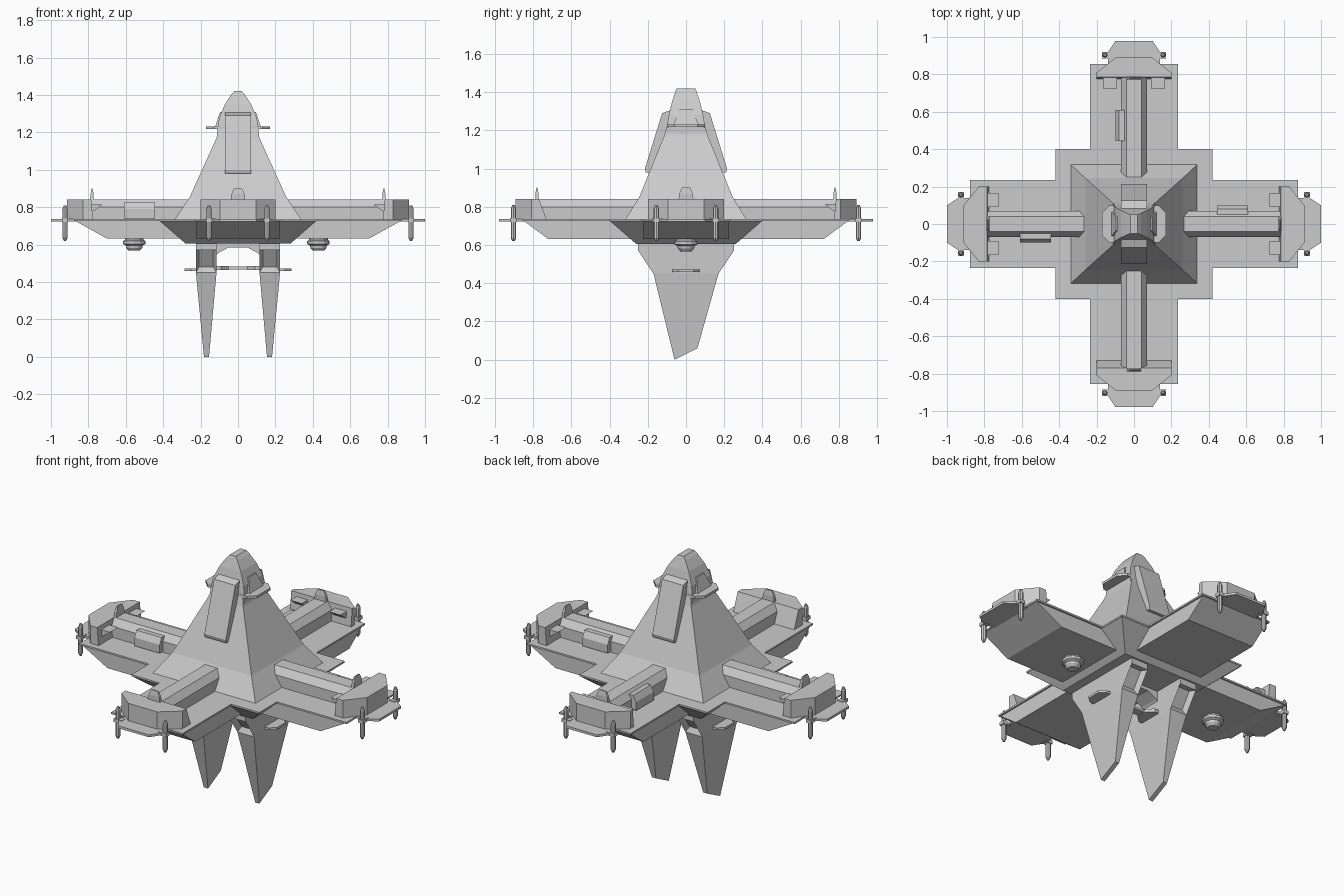
import bpy, bmesh, math

if "Cube" in bpy.data.objects:
    bpy.data.objects.remove(bpy.data.objects["Cube"])


def loft(name, rings, turn=0, edit=None):
    """Skin equal-length rings of points and cap both ends."""
    bm = bmesh.new()
    vs = [[bm.verts.new(p) for p in ring] for ring in rings]
    n = len(rings[0])
    for a, b in zip(vs, vs[1:]):
        for i in range(n):
            j = (i + 1) % n
            bm.faces.new((a[i], a[j], b[j], b[i]))
    bm.faces.new(vs[0])
    bm.faces.new(vs[-1])
    bmesh.ops.recalc_face_normals(bm, faces=bm.faces)
    if edit:
        edit(bm)
    me = bpy.data.meshes.new(name)
    bm.to_mesh(me)
    bm.free()
    ob = bpy.data.objects.new(name, me)
    ob.rotation_euler.z = turn
    bpy.context.collection.objects.link(ob)
    return ob


def rect(z, x0, x1, y0, y1):
    return [(x0, y0, z), (x1, y0, z), (x1, y1, z), (x0, y1, z)]


def stack(name, levels, turn=0):
    """Centred rectangular sections: (z, half x, half y)."""
    return loft(name, [rect(z, -a, a, -b, b) for z, a, b in levels], turn)


def box(name, x0, x1, y0, y1, z0, z1, turn=0):
    return loft(name, [rect(z0, x0, x1, y0, y1), rect(z1, x0, x1, y0, y1)], turn)


def slab(name, pts, z0, z1, turn=0):
    return loft(name, [[(x, y, z) for x, y in pts] for z in (z0, z1)], turn)


def across(name, pts, y0, y1, turn=0):
    """Profile in x-z, extruded along y."""
    return loft(name, [[(x, y, z) for x, z in pts] for y in (y0, y1)], turn)


def along(name, pts, x0, x1, turn=0):
    """Profile in y-z, extruded along x."""
    return loft(name, [[(x, y, z) for y, z in pts] for x in (x0, x1)], turn)


def lathe(name, prof, x, y, n, turn=0):
    ring = [(math.cos(2 * math.pi * i / n), math.sin(2 * math.pi * i / n)) for i in range(n)]
    return loft(name, [[(x + r * c, y + r * s, z) for c, s in ring] for r, z in prof], turn)


# Cross-shaped deck plate
q = [(.877, .235), (.42, .235), (.42, .40), (.235, .40), (.235, .855)]
half = q + [(-x, y) for x, y in reversed(q)]
slab("deck_plate", half + [(x, -y) for x, y in reversed(half)], .725, .735)

# Central lower hull, pyramid tower and domed head
stack("lower_hull", [(.605, .28, .26), (.727, .42, .40)])
stack("tower", [(.73, .34, .32), (.85, .26, .245), (1.17, .115, .115), (1.22, .10, .10)])
stack("tower_head", [(1.17, .112, .105), (1.22, .11, .10), (1.28, .10, .09),
                     (1.35, .07, .073), (1.40, .037, .057), (1.42, .02, .05)])

# Slanted panels on the front and back of the tower
for side, turn in (("front", 0), ("back", math.pi)):
    along(side + "_tower_panel", [(-.21, .98), (-.215, 1.0), (-.125, 1.29), (-.07, 1.31),
                                  (-.07, 1.2), (-.17, .98)], -.07, .07, turn)

# Head winglets and side windows
for side, turn in (("right", 0), ("left", math.pi)):
    slab(side + "_head_winglet", [(.06, -.10), (.13, -.10), (.17, -.06), (.17, .06),
                                  (.13, .10), (.06, .10)], 1.217, 1.232, turn)
    loft(side + "_head_window", [rect(1.23, .06, .122, -.065, .065),
                                 rect(1.31, .06, .095, -.035, .035)], turn)

# Four arms, each built pointing to +x and then turned
for k, arm in enumerate(("right", "back", "left", "front")):
    t = k * math.pi / 2
    d = -.022 if k % 2 else 0
    across(arm + "_arm_hull", [(0, .727), (.872 + d, .727), (.70 - d, .632), (0, .632)],
           -.225, .225, t)
    along(arm + "_arm_spine", [(-.07, .73), (-.07, .80), (-.04, .84), (.04, .84),
                               (.07, .80), (.07, .73)], .2, .82, t)
    slab(arm + "_tip_plate", [(.8, -.14), (.94 + d, -.14), (1 + d, -.10), (1 + d, .10),
                              (.94 + d, .14), (.8, .14)], .723, .737, t)
    # Angled end block
    lo, hi = (.73, .77) if arm == "front" else (.775, .785)
    loft(arm + "_end_block", [
        [(i, -.2, z), (.83 + d, -.2, z), (.915 + d, -.095, z), (.915 + d, .095, z),
         (.83 + d, .2, z), (i, .2, z)] for i, z in ((lo, .735), (hi, .84))], t)
    # Upright fin on the block
    loft(arm + "_fin", [rect(.83, .772, .788, -.04, .04), rect(.87, .772, .788, -.035, .035),
                        rect(.90, .777, .783, -.022, .022)], t)
    for s in (-1, 1):
        # Pod with its bracket
        lathe(arm + "_pod", [(.006, .62), (.014, .638), (.014, .79), (.006, .81)],
              .925 + d, s * .155, 8, t)
        a, b = sorted((s * .12, s * .172))
        box(arm + "_pod_bracket", .908 + d, .942 + d, a, b, .72, .74, t)
        if arm != "front":
            a, b = sorted((s * .09, s * .165))
            across(arm + "_block_wedge", [(.725, .815), (.79, .815), (.79, .775), (.77, .78)],
                   a, b, t)
    if arm != "front":
        along(arm + "_spine_box", [(.03, .74), (.10, .74), (.10, .79), (.08, .825), (.03, .825)],
              .445, .61, t)

# Round sensors beneath the side arms
for side, x in (("left", -.555), ("right", .43)):
    lathe(side + "_sensor", [(.05, .64), (.05, .625), (.06, .618), (.06, .603), (.045, .595),
                             (.043, .582), (.03, .567)], x, 0, 12)


def leg_slots(bm):
    fs = [f for f in bm.faces if abs(f.normal.y) > .5 and .48 < f.calc_center_median().z < .55]
    bmesh.ops.inset_individual(bm, faces=fs, thickness=.025, depth=-.03)


# Blade legs with outer winglets
for s, side in ((-1, "left"), (1, "right")):
    a, b = sorted((s * .115, s * .225))
    c, e = sorted((s * .155, s * .182))
    tip = [(c, -.06, 0), (e, -.06, 0), (e, .06, .06), (c, .06, .06)]
    loft(side + "_leg", [rect(.62, a, b, -.25, .25), rect(.57, a, b, -.25, .25),
                         rect(.45, a, b, -.17, .17), tip], edit=leg_slots)
    slab(side + "_leg_winglet", [(s * .17, -.075), (s * .25, -.07), (s * .285, -.04),
                                 (s * .285, .04), (s * .25, .07), (s * .17, .075)], .458, .472)
    # Inner gussets beneath the hull
    across(side + "_leg_gusset", [(s * .13, .61), (s * .13, .53), (s * .105, .555),
                                  (s * .05, .585), (s * .05, .61)], -.06, .06)
    # Inner winglet between the legs
    slab(side + "_inner_winglet", [(s * .13, -.07), (s * .09, -.07), (s * .05, -.03),
                                   (s * .05, .03), (s * .09, .07), (s * .13, .07)], .465, .485)
box("leg_brace", -.12, .12, -.025, .025, .468, .482)
box("hull_keel", -.12, .12, -.06, .06, .585, .61)
